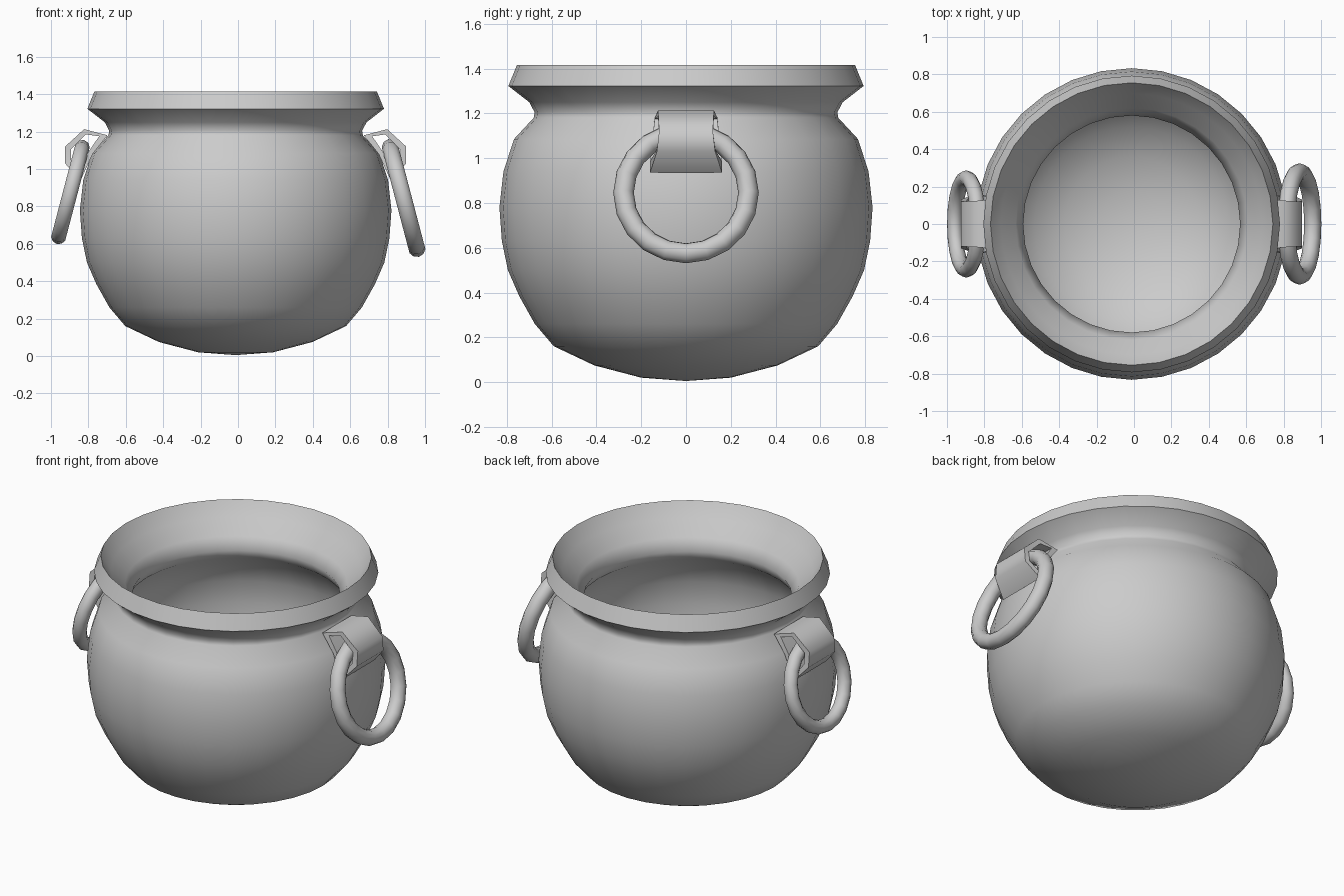
import bpy, bmesh
from math import radians, pi

if "Cube" in bpy.data.objects:
    bpy.data.objects.remove(bpy.data.objects["Cube"])

CX = -0.0125  # centre of the pot on x


def add_mesh(name, bm, angle):
    bmesh.ops.recalc_face_normals(bm, faces=bm.faces)
    me = bpy.data.meshes.new(name)
    bm.to_mesh(me)
    bm.free()
    ob = bpy.data.objects.new(name, me)
    bpy.context.collection.objects.link(ob)
    smooth(ob, angle)
    return ob


def smooth(ob, angle):
    bpy.ops.object.select_all(action='DESELECT')
    ob.select_set(True)
    bpy.context.view_layer.objects.active = ob
    bpy.ops.object.shade_smooth_by_angle(angle=radians(angle))


# Pot: closed wall profile (radius, height), outside then inside
outer = [(0, 0.005), (0.2, 0.02), (0.41, 0.075), (0.59, 0.16), (0.675, 0.26),
         (0.745, 0.385), (0.795, 0.5), (0.822, 0.63), (0.833, 0.78),
         (0.815, 0.94), (0.768, 1.085), (0.68, 1.18), (0.676, 1.205),
         (0.70, 1.25), (0.793, 1.322), (0.755, 1.415)]
inner = [(0.70, 1.33), (0.62, 1.25), (0.58, 1.18), (0.61, 1.12), (0.69, 1.05),
         (0.74, 0.92), (0.755, 0.78), (0.735, 0.58), (0.66, 0.39),
         (0.52, 0.24), (0.36, 0.15), (0.18, 0.1), (0, 0.085)]
bm = bmesh.new()
vs = [bm.verts.new((r, 0, z)) for r, z in outer + inner]
edges = [bm.edges.new(p) for p in zip(vs, vs[1:])]
bmesh.ops.spin(bm, geom=vs + edges, cent=(0, 0, 0), axis=(0, 0, 1),
               angle=2 * pi, steps=32, use_duplicate=False)
bmesh.ops.remove_doubles(bm, verts=bm.verts, dist=1e-4)
pot = add_mesh("pot", bm, 70)
pot.location.x = CX

# Brackets: looped strap, (outer x, outer z, inner x, inner z, half width)
strap = [(0.685, 1.18, 0.73, 1.175, 0.14), (0.81, 1.213, 0.80, 1.185, 0.125),
         (0.912, 1.12, 0.88, 1.105, 0.12), (0.912, 1.03, 0.88, 1.04, 0.13),
         (0.83, 0.937, 0.845, 0.985, 0.16), (0.765, 1.08, 0.795, 1.08, 0.15)]


def bracket(name, side):
    bm = bmesh.new()
    rings = []
    for xo, zo, xi, zi, w in strap:
        rings.append([bm.verts.new((CX + side * x, y, z)) for x, y, z in
                      ((xo, -w, zo), (xo, w, zo), (xi, w, zi), (xi, -w, zi))])
    for a, b in zip(rings, rings[1:] + rings[:1]):
        for i in range(4):
            j = (i + 1) % 4
            bm.faces.new((a[i], a[j], b[j], b[i]))
    add_mesh(name, bm, 60)


# Hanging rings, tilted outwards at the bottom
def ring(name, side, x, z, major, minor):
    bpy.ops.mesh.primitive_torus_add(
        major_segments=20, minor_segments=10, major_radius=major,
        minor_radius=minor, location=(x, 0, z),
        rotation=(0, side * radians(90 - 14.7), 0))
    ob = bpy.context.object
    ob.name = name
    smooth(ob, 60)


bracket("right_bracket", 1)
bracket("left_bracket", -1)
ring("right_ring", 1, 0.885, 0.845, 0.279, 0.046)
ring("left_ring", -1, -0.896, 0.877, 0.246, 0.041)
